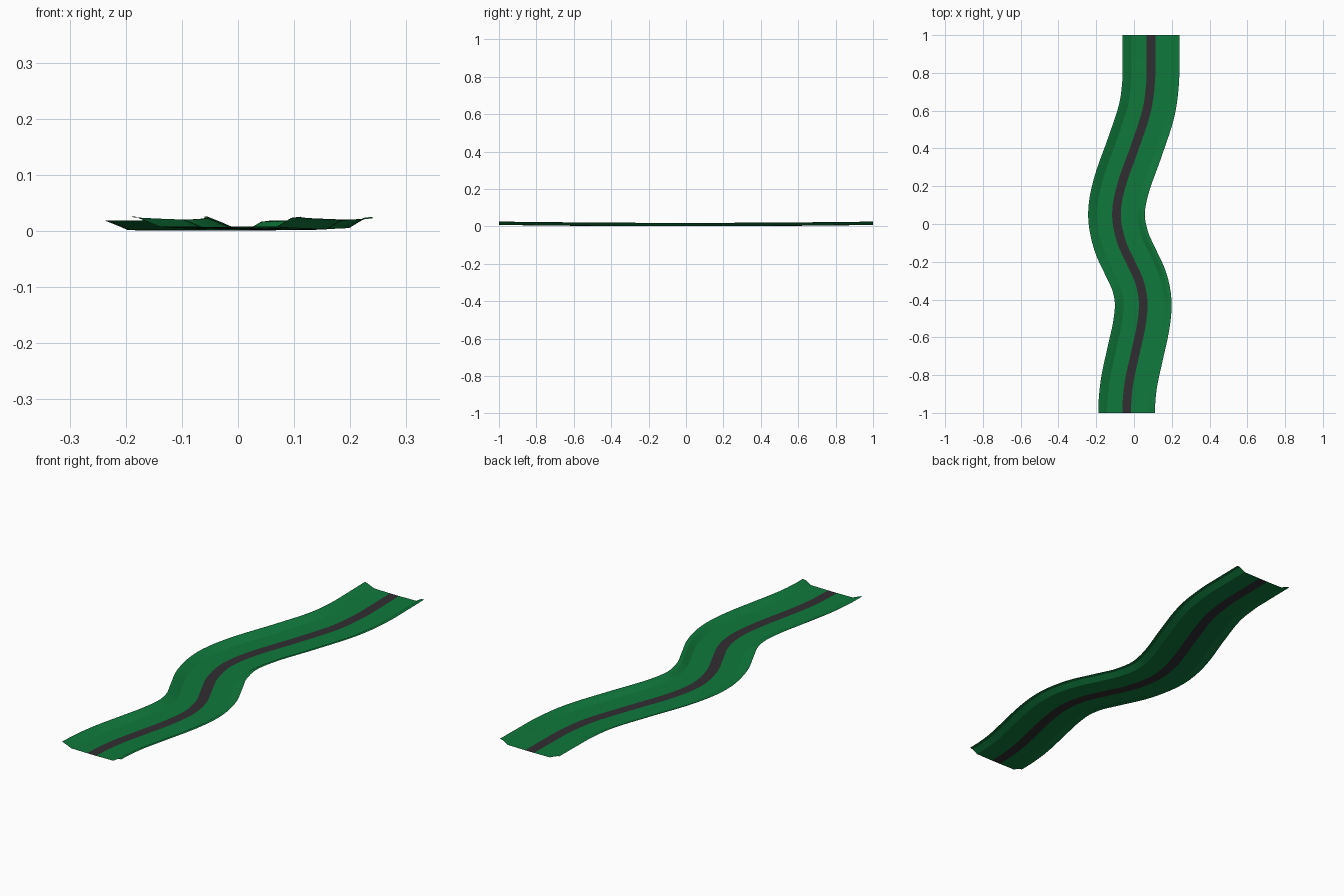
import bpy, bmesh
from mathutils import Vector

if "Cube" in bpy.data.objects:
    bpy.data.objects.remove(bpy.data.objects["Cube"])

def material(name, rgb):
    m = bpy.data.materials.new(name)
    m.diffuse_color = (*rgb, 1)
    m.use_nodes = True
    m.node_tree.nodes["Principled BSDF"].inputs["Base Color"].default_value = m.diffuse_color
    return m

grass = material("grass green", (0.005, 0.19, 0.045))
tarmac = material("dark tarmac", (0.03, 0.027, 0.031))

# winding centre line, as (y, x)
PATH = [(-1, -.039), (-.85, -.028), (-.7, .003), (-.55, .036), (-.43, .049),
        (-.31, .030), (-.2, -.019), (-.09, -.068), (.05, -.093), (.2, -.068),
        (.4, .002), (.6, .067), (.75, .088), (.87, .09), (1, .09)]
FLAT_ENDS = {0, 8, 4, len(PATH) - 1}

# cross-section of the valley, as (sideways offset, height above floor)
PROFILE = [(-.15, .018), (-.144, .018), (-.12, .0085), (-.103, .001), (-.023, 0),
           (.023, 0), (.109, .001), (.134, .016), (.15, .018)]
ROAD_SPAN = 4

def slope(i):
    if i in FLAT_ENDS:
        return 0
    a, b = PATH[i - 1], PATH[i + 1]
    return (b[1] - a[1]) / (b[0] - a[0])

def centre_line(steps=5):
    """Smooth points (x, y, dx/dy) through the path."""
    out = []
    for i in range(len(PATH) - 1):
        (y0, x0), (y1, x1) = PATH[i], PATH[i + 1]
        h, m0, m1 = y1 - y0, slope(i), slope(i + 1)
        for s in range(steps + (i == len(PATH) - 2)):
            t = s / steps
            x = ((2*t**3 - 3*t**2 + 1) * x0 + (t**3 - 2*t**2 + t) * h * m0
                 + (3*t**2 - 2*t**3) * x1 + (t**3 - t**2) * h * m1)
            d = ((6*t*t - 6*t) * (x0 - x1) / h + (3*t*t - 4*t + 1) * m0
                 + (3*t*t - 2*t) * m1)
            out.append((x, y0 + t * h, d))
    return out

def sheet(name, spans, mat):
    """Sweep chosen strips of the cross-section along the path."""
    bm = bmesh.new()
    for first, last in spans:
        previous = None
        for x, y, d in centre_line():
            side = Vector((1, -d, 0)).normalized()
            base = Vector((x, y, .0005 + .007 * y * y))
            row = [bm.verts.new(base + side * o + Vector((0, 0, z)))
                   for o, z in PROFILE[first:last + 1]]
            if previous:
                for k in range(len(row) - 1):
                    bm.faces.new((previous[k], previous[k + 1], row[k + 1], row[k]))
            previous = row
    mesh = bpy.data.meshes.new(name)
    bm.to_mesh(mesh)
    bm.free()
    mesh.materials.append(mat)
    ob = bpy.data.objects.new(name, mesh)
    bpy.context.collection.objects.link(ob)

# grass banks on both sides, and the road between them
sheet("grass_banks", [(0, ROAD_SPAN), (ROAD_SPAN + 1, len(PROFILE) - 1)], grass)
sheet("road", [(ROAD_SPAN, ROAD_SPAN + 1)], tarmac)
